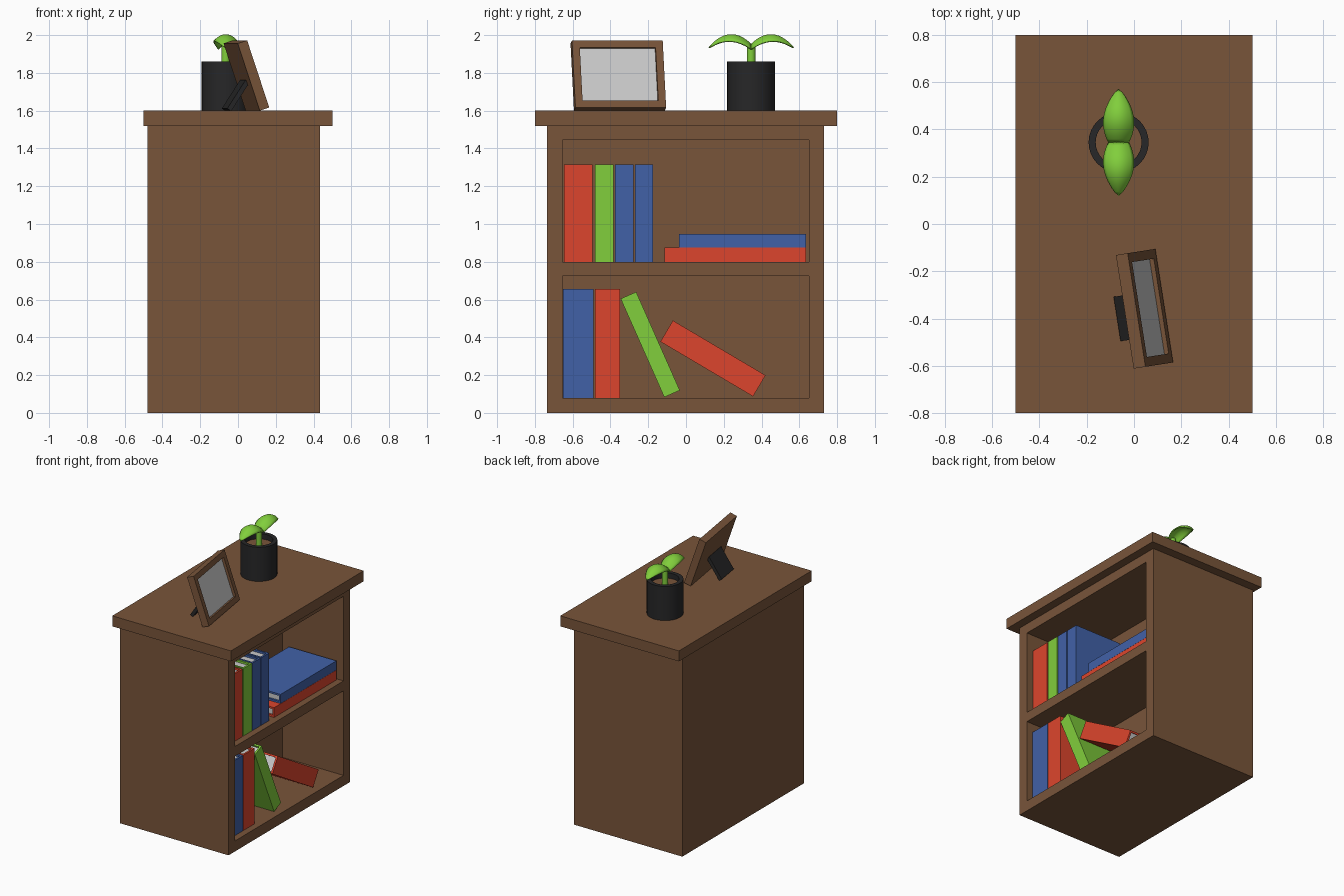
import bpy, bmesh, math
from mathutils import Matrix, Vector

if "Cube" in bpy.data.objects:
    bpy.data.objects.remove(bpy.data.objects["Cube"])


def mat(name, rgb):
    m = bpy.data.materials.new(name)
    m.diffuse_color = (*rgb, 1)
    m.use_nodes = True
    m.node_tree.nodes["Principled BSDF"].inputs["Base Color"].default_value = m.diffuse_color
    return m


BROWN = mat("brown", (0.19, 0.09, 0.042))
RED = mat("red", (0.72, 0.06, 0.026))
GREEN = mat("green", (0.22, 0.62, 0.045))
BLUE = mat("blue", (0.053, 0.12, 0.386))
BLACK = mat("black", (0.02, 0.02, 0.021))


def finish(name, bm, material=None, matrix=None, smooth=False):
    bmesh.ops.recalc_face_normals(bm, faces=bm.faces)
    me = bpy.data.meshes.new(name)
    bm.to_mesh(me)
    bm.free()
    ob = bpy.data.objects.new(name, me)
    bpy.context.collection.objects.link(ob)
    if material:
        me.materials.append(material)
    if matrix:
        ob.matrix_world = matrix
    if smooth:
        bpy.ops.object.select_all(action='DESELECT')
        ob.select_set(True)
        bpy.context.view_layer.objects.active = ob
        bpy.ops.object.shade_smooth_by_angle(angle=math.radians(40))
    return ob


def box(name, lo, hi, material=None, matrix=None):
    bm = bmesh.new()
    bmesh.ops.create_cube(bm, size=1)
    lo, hi = Vector(lo), Vector(hi)
    for v in bm.verts:
        v.co = Vector([(l + h) / 2 + c * (h - l) for l, h, c in zip(lo, hi, v.co)])
    return finish(name, bm, material, matrix)


def cut(ob, cutter):
    mod = ob.modifiers.new("cut", 'BOOLEAN')
    mod.operation = 'DIFFERENCE'
    mod.solver = 'EXACT'
    mod.object = cutter
    cutter.hide_render = True
    cutter.hide_viewport = True


def lathe(name, profile, centre, material):
    # revolve a closed (radius, z) profile
    bm = bmesh.new()
    vs = [bm.verts.new((r, 0, z)) for r, z in profile]
    es = [bm.edges.new((a, b)) for a, b in zip(vs, vs[1:])]
    bmesh.ops.spin(bm, geom=vs + es, cent=(0, 0, 0), axis=(0, 0, 1),
                   angle=math.tau, steps=32)
    bmesh.ops.remove_doubles(bm, verts=bm.verts, dist=1e-5)
    return finish(name, bm, material, Matrix.Translation(centre), smooth=True)


# cabinet body with two pockets open to the right
body = box("cabinet_body", (-0.48, -0.735, 0), (0.435, 0.73, 1.52), BROWN)
for i, z in enumerate((0.08, 0.8)):
    cut(body, box(f"shelf_cutter_{i}", (-0.08, -0.655, z), (0.6, 0.65, z + 0.645), BROWN))
box("cabinet_top", (-0.5, -0.8, 1.52), (0.5, 0.8, 1.6), BROWN)


# books: U-shaped cover with the spine facing +x, and a page block
def book(name, material, y, z, thick, height, angle=0):
    m = Matrix.Translation((0, y, z)) @ Matrix.Rotation(math.radians(angle), 4, 'X')
    x0, x1, c = -0.015, 0.385, 0.014
    bm = bmesh.new()
    outline = [(x0, 0), (x1, 0), (x1, thick), (x0, thick),
               (x0, thick - c), (x1 - c, thick - c), (x1 - c, c), (x0, c)]
    face = bm.faces.new([bm.verts.new((px, py, 0)) for px, py in outline])
    ext = bmesh.ops.extrude_face_region(bm, geom=[face])["geom"]
    bmesh.ops.translate(bm, vec=(0, 0, height),
                        verts=[g for g in ext if isinstance(g, bmesh.types.BMVert)])
    finish(name + "_cover", bm, material, m)
    box(name + "_pages", (x0 + 0.015, c, 0.015), (x1 - c, thick - c, height - 0.015), None, m)


books = [
    ("upper_red_book", RED, -0.645, 0.8, 0.15, 0.515, 0),
    ("upper_green_book", GREEN, -0.483, 0.8, 0.1, 0.515, 0),
    ("upper_blue_book_a", BLUE, -0.376, 0.8, 0.097, 0.515, 0),
    ("upper_blue_book_b", BLUE, -0.271, 0.8, 0.097, 0.515, 0),
    ("flat_red_book", RED, -0.115, 0.875, 0.075, 0.75, -90),
    ("flat_blue_book", BLUE, -0.037, 0.946, 0.07, 0.672, -90),
    ("lower_blue_book", BLUE, -0.652, 0.08, 0.162, 0.575, 0),
    ("lower_red_book", RED, -0.483, 0.08, 0.134, 0.575, 0),
    ("leaning_green_book", GREEN, -0.115, 0.083, 0.09, 0.57, 23.9),
    ("fallen_red_book", RED, 0.355, 0.087, 0.13, 0.57, 59.4),
]
for b in books:
    book(*b)

# picture frame, turned and tilted back
base = Matrix.Translation((0.078, -0.353, 1.6)) @ Matrix.Rotation(math.radians(8.9), 4, 'Z')
tilt = base @ Matrix.Rotation(math.radians(-18.4), 4, 'Y')
frame = box("picture_frame", (0, -0.243, 0), (0.053, 0.243, 0.375), BROWN, tilt)
cut(frame, box("frame_cutter", (0.033, -0.203, 0.04), (0.1, 0.203, 0.335), BROWN, tilt))
box("picture", (0.025, -0.203, 0.04), (0.034, 0.203, 0.335), None, tilt)
# stand leg behind the frame
leg = base @ Matrix.Translation((-0.145, -0.025, 0.005)) @ Matrix.Rotation(math.radians(33), 4, 'Y')
box("frame_stand", (-0.012, -0.095, 0), (0.013, 0.095, 0.18), BLACK, leg)

# plant pot, soil and stem
C = (-0.065, 0.345, 1.6)
lathe("pot", [(0, 0), (0.127, 0), (0.127, 0.26), (0.097, 0.26), (0.097, 0.2), (0, 0.2)], C, BLACK)
lathe("soil", [(0, 0.19), (0.098, 0.19), (0.098, 0.22), (0, 0.22)], C, BROWN)
lathe("stem", [(0, 0.2), (0.022, 0.2), (0.022, 0.35), (0, 0.355)], C, GREEN)

# two arched, domed leaves
for side, name in ((1, "back_leaf"), (-1, "front_leaf")):
    bm = bmesh.new()
    rows = []
    for i in range(15):
        t = i / 14
        w = max(math.sin(math.pi * (0.2 + 0.8 * t)), 0) ** 0.8
        z = 0.348 + 0.225 * t - 0.24 * t * t
        rows.append([bm.verts.new((0.063 * w * s / 5, side * 0.223 * t,
                                   z - 0.035 * w * (s / 5) ** 2)) for s in range(-5, 6)])
    for a, b in zip(rows, rows[1:]):
        for j in range(10):
            q = (a[j], a[j + 1], b[j + 1], b[j])
            bm.faces.new(q if side > 0 else q[::-1])
    bmesh.ops.remove_doubles(bm, verts=bm.verts, dist=1e-5)
    leaf = finish(name, bm, GREEN, Matrix.Translation(C), smooth=True)
    sol = leaf.modifiers.new("thickness", 'SOLIDIFY')
    sol.thickness = 0.008
    sol.offset = 0
